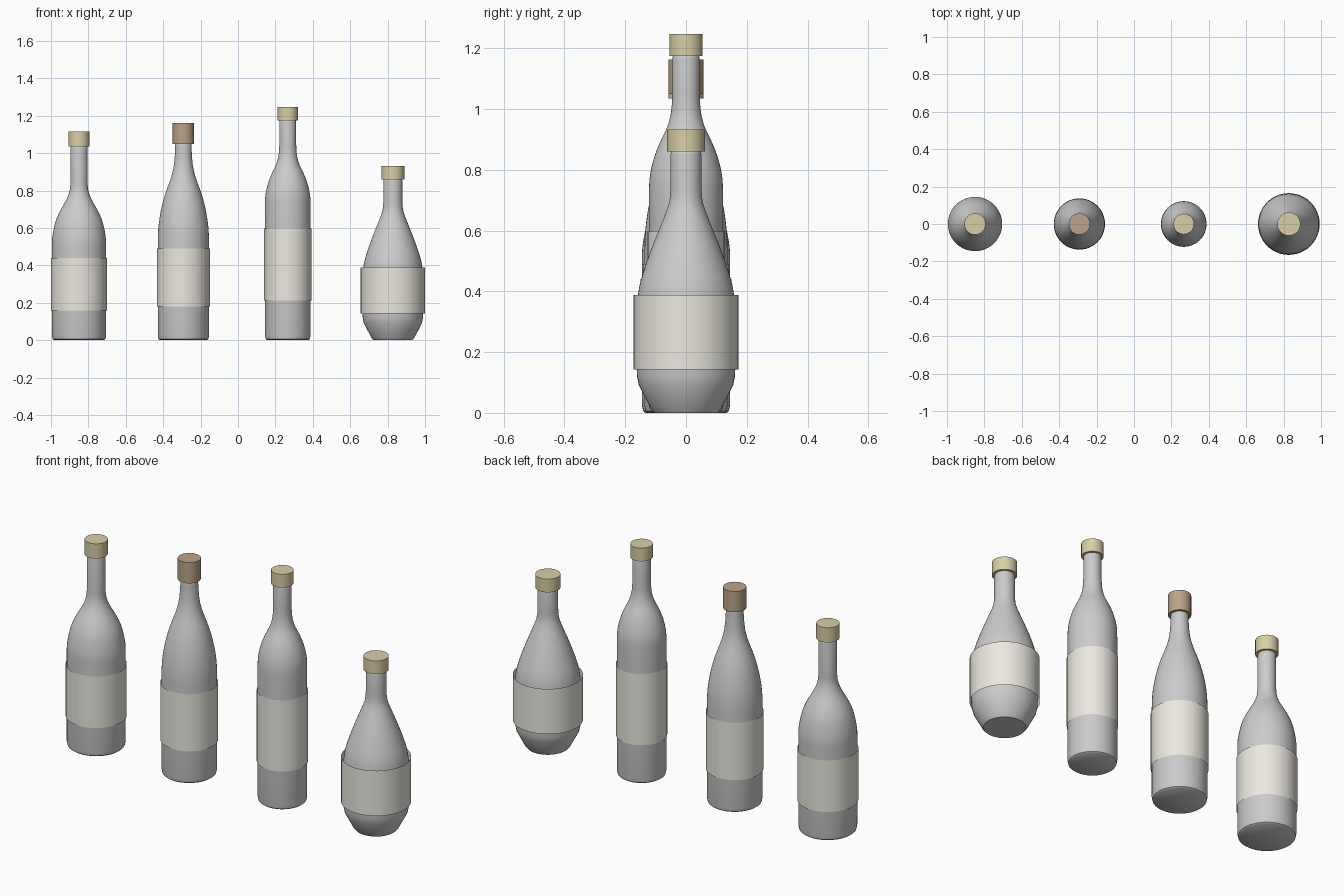
import bpy, bmesh, math
from mathutils import Vector

if "Cube" in bpy.data.objects:
    bpy.data.objects.remove(bpy.data.objects["Cube"])

SIDES = 48


def material(name, rgb):
    m = bpy.data.materials.new(name)
    m.diffuse_color = (*rgb, 1)
    m.use_nodes = True
    m.node_tree.nodes["Principled BSDF"].inputs["Base Color"].default_value = m.diffuse_color
    return m


PAPER = material("paper", (0.83, 0.81, 0.74))
GOLD = material("gold", (0.70, 0.62, 0.38))
CORK = material("cork", (0.50, 0.37, 0.25))


def lathe(name, profile, x, mat=None, closed=True):
    """Revolve (radius, z) points about a vertical axis at x."""
    bm = bmesh.new()
    rings = []
    for r, z in profile:
        rings.append([bm.verts.new((r * math.cos(2 * math.pi * i / SIDES),
                                    r * math.sin(2 * math.pi * i / SIDES), z))
                      for i in range(SIDES)])
    for a, b in zip(rings, rings[1:]):
        for i in range(SIDES):
            j = (i + 1) % SIDES
            bm.faces.new((a[i], a[j], b[j], b[i]))
    if closed:
        bm.faces.new(rings[0][::-1])
        bm.faces.new(rings[-1])
    me = bpy.data.meshes.new(name)
    bm.to_mesh(me)
    bm.free()
    ob = bpy.data.objects.new(name, me)
    ob.location.x = x
    bpy.context.collection.objects.link(ob)
    if mat:
        me.materials.append(mat)
    bpy.ops.object.select_all(action='DESELECT')
    ob.select_set(True)
    bpy.context.view_layer.objects.active = ob
    bpy.ops.object.shade_smooth_by_angle(angle=math.radians(40))
    return ob


def smooth_curve(pts, steps=3):
    """Catmull-Rom spline through the shoulder points."""
    p = [Vector(q) for q in pts]
    p = [p[0]] + p + [p[-1]]
    out = []
    for a, b, c, d in zip(p, p[1:], p[2:], p[3:]):
        for k in range(steps):
            t = k / steps
            out.append(tuple(0.5 * (2 * b + (c - a) * t
                                    + (2 * a - 5 * b + 4 * c - d) * t * t
                                    + (3 * b - a - 3 * c + d) * t ** 3)))
    return out + [tuple(p[-1])]


def bottle(name, x, base, shoulder, rim_z, label, cap, cap_mat):
    # glass: base, curved shoulder, straight neck, rounded rim
    neck = shoulder[-1][0]
    rim = [(neck, rim_z - 0.015), (neck - 0.002, rim_z - 0.005), (neck - 0.007, rim_z)]
    lathe(name + "_glass", base + smooth_curve(shoulder) + rim, x)
    # paper label sleeve
    r, z0, z1 = label
    lathe(name + "_label", [(r, z0), (r, z1)], x, PAPER, closed=False)
    # stopper
    r, z0, z1 = cap
    lathe(name + "_cap", [(r, z0), (r, z1)], x, cap_mat)


def straight_base(r):
    return [(r - 0.012, 0), (r - 0.004, 0.006), (r, 0.025)]


bottle("wide_bottle", -0.85, straight_base(0.145),
       [(0.145, 0.50), (0.143, 0.55), (0.127, 0.63), (0.102, 0.69),
        (0.066, 0.755), (0.050, 0.80), (0.046, 0.84)],
       1.04, (0.15, 0.16, 0.44), (0.057, 1.035, 1.115), GOLD)

bottle("sloping_bottle", -0.292, straight_base(0.137),
       [(0.137, 0.52), (0.134, 0.60), (0.121, 0.69), (0.098, 0.78),
        (0.066, 0.87), (0.050, 0.94), (0.044, 1.02)],
       1.06, (0.142, 0.18, 0.49), (0.057, 1.05, 1.162), CORK)

bottle("tall_bottle", 0.266, straight_base(0.122),
       [(0.122, 0.70), (0.120, 0.77), (0.108, 0.83), (0.088, 0.885),
        (0.062, 0.94), (0.049, 0.99), (0.045, 1.05)],
       1.18, (0.126, 0.212, 0.598), (0.055, 1.175, 1.247), GOLD)

bottle("round_bottle", 0.828, [(0.104, 0), (0.114, 0.012), (0.155, 0.09), (0.161, 0.12)],
       [(0.163, 0.16), (0.165, 0.27), (0.158, 0.39), (0.140, 0.465),
        (0.108, 0.555), (0.080, 0.625), (0.056, 0.69), (0.051, 0.74)],
       0.865, (0.172, 0.143, 0.388), (0.062, 0.86, 0.932), GOLD)
